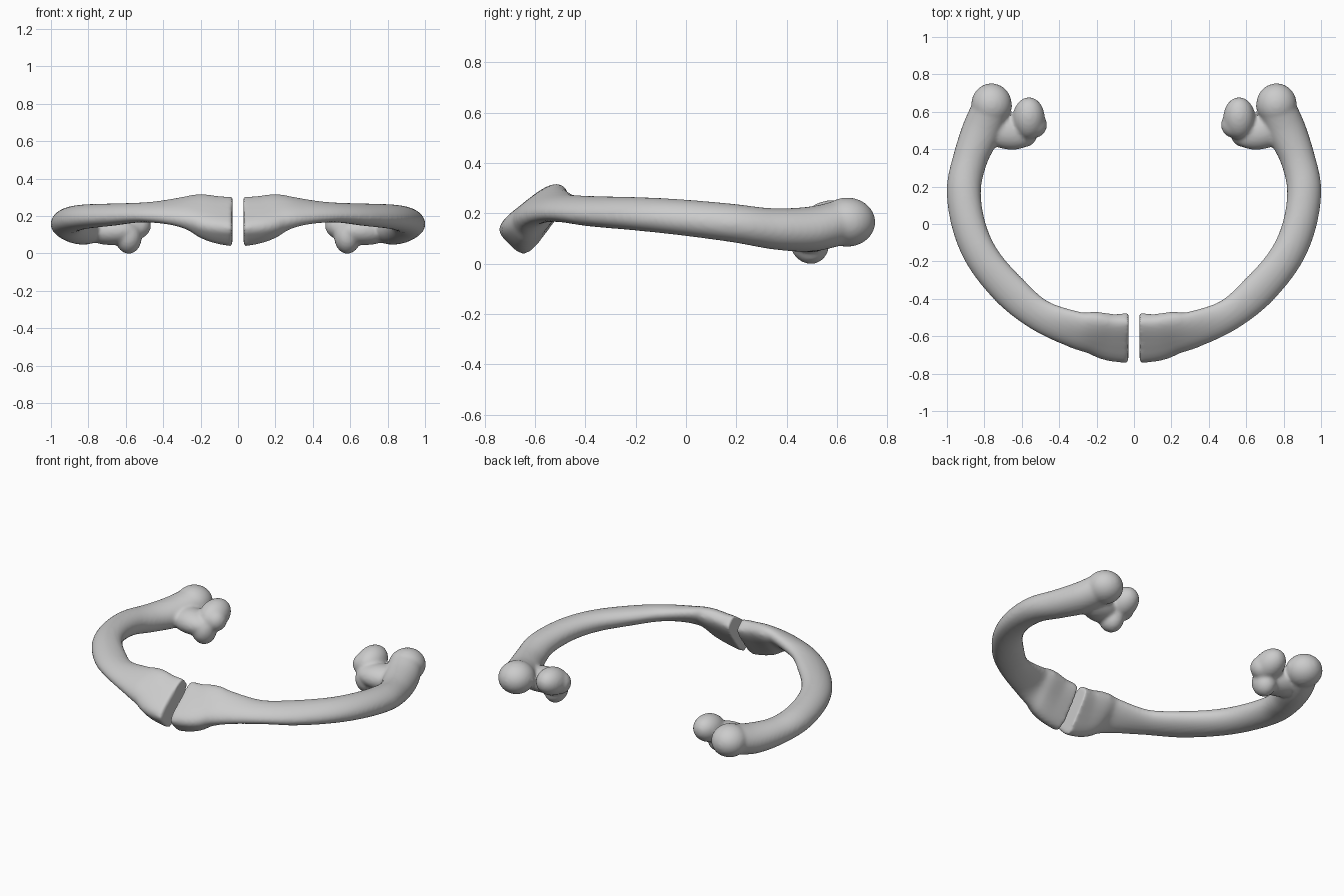
import bpy, bmesh, math
from mathutils import Vector, Matrix

cube = bpy.data.objects.get("Cube")
if cube:
    bpy.data.objects.remove(cube)

bone = bpy.data.materials.new("bone grey")
bone.use_nodes = True
colour = (0.6, 0.6, 0.6, 1)
bone.diffuse_color = colour
bone.node_tree.nodes["Principled BSDF"].inputs["Base Color"].default_value = colour

# Cross-sections: x, y, z, half width, half height, tilt in degrees, squareness, taper
SECTIONS = [
    (0.03, -0.60, 0.18, 0.148, 0.072, -45, 4.0, 0.3),
    (0.12, -0.598, 0.19, 0.144, 0.070, -45, 3.4, 0.3),
    (0.21, -0.58, 0.21, 0.135, 0.066, -43, 2.8, 0.2),
    (0.31, -0.565, 0.226, 0.112, 0.052, -34, 2.3, 0.1),
    (0.50, -0.49, 0.22, 0.09, 0.049, -18, 2, 0),
    (0.655, -0.365, 0.208, 0.095, 0.057, -14, 2, 0),
    (0.80, -0.195, 0.198, 0.092, 0.064, -14, 2, 0),
    (0.88, -0.02, 0.184, 0.091, 0.070, -14, 2, 0),
    (0.91, 0.18, 0.162, 0.092, 0.076, -10, 2, 0),
    (0.875, 0.35, 0.138, 0.093, 0.082, 0, 2, 0),
    (0.815, 0.50, 0.138, 0.105, 0.090, 0, 2, 0),
    (0.765, 0.62, 0.165, 0.10, 0.092, 0, 2, 0),
]
STEPS, SIDES = 6, 32


def spline(rows, steps):
    """Smoothly interpolate the section values."""
    out = []
    for i in range(len(rows) - 1):
        p0, p1 = rows[max(i - 1, 0)], rows[i]
        p2, p3 = rows[i + 1], rows[min(i + 2, len(rows) - 1)]
        for s in range(steps):
            t = s / steps
            out.append([b + 0.5 * t * (c - a + t * (2 * a - 5 * b + 4 * c - d
                        + t * (3 * (b - c) + d - a)))
                        for a, b, c, d in zip(p0, p1, p2, p3)])
    return out + [list(rows[-1])]


def loft(bm, rows):
    """Skin rounded sections that stand upright along the path."""
    rings = []
    for i, (x, y, z, a, b, tilt, power, taper) in enumerate(rows):
        before, after = rows[max(i - 1, 0)], rows[min(i + 1, len(rows) - 1)]
        along = Vector((after[0] - before[0], after[1] - before[1], 0)).normalized()
        out, up = Vector((along.y, -along.x, 0)), Vector((0, 0, 1))
        t = math.radians(tilt)
        wide = out * math.cos(t) + up * math.sin(t)
        thin = up * math.cos(t) - out * math.sin(t)
        ring = []
        for k in range(SIDES):
            c, s = (f(math.tau * k / SIDES) for f in (math.cos, math.sin))
            u = math.copysign(abs(c) ** (2 / power), c)
            v = math.copysign(abs(s) ** (2 / power), s) * (1 + taper * u)
            ring.append(bm.verts.new(Vector((x, y, z)) + wide * a * u + thin * b * v))
        rings.append(ring)
    for r, q in zip(rings, rings[1:]):
        for k in range(SIDES):
            n = (k + 1) % SIDES
            bm.faces.new((r[k], r[n], q[n], q[k]))
    bm.faces.new(rings[0][::-1])
    bm.faces.new(rings[-1])


def knob(bm, centre, radii, pitch=0, turn=0):
    """Ellipsoid lobe, pitched about x and turned about z."""
    m = (Matrix.Translation(centre) @ Matrix.Rotation(math.radians(turn), 4, 'Z')
         @ Matrix.Rotation(math.radians(pitch), 4, 'X') @ Matrix.Diagonal((*radii, 1)))
    bmesh.ops.create_icosphere(bm, subdivisions=4, radius=1, matrix=m)


bm = bmesh.new()
# Curved shaft with its flared front end
loft(bm, spline(SECTIONS, STEPS))
# Large rear lobe
knob(bm, (0.762, 0.64, 0.165), (0.108, 0.112, 0.098))
# Small inner lobe, its lower tip, and the saddle joining both lobes
knob(bm, (0.562, 0.565, 0.165), (0.085, 0.115, 0.085), pitch=15)
knob(bm, (0.585, 0.49, 0.085), (0.07, 0.078, 0.088), pitch=20)
knob(bm, (0.535, 0.53, 0.15), (0.07, 0.07, 0.07))
knob(bm, (0.68, 0.495, 0.12), (0.15, 0.095, 0.075), turn=12)
bmesh.ops.recalc_face_normals(bm, faces=bm.faces)
mesh = bpy.data.meshes.new("bone_pair")
bm.to_mesh(mesh)
bm.free()
mesh.materials.append(bone)
pair = bpy.data.objects.new("bone_pair", mesh)
bpy.context.collection.objects.link(pair)

# Fuse the lobes, soften the joins, then mirror to the other side
remesh = pair.modifiers.new("Fuse", 'REMESH')
remesh.mode = 'VOXEL'
remesh.voxel_size = 0.01
remesh.use_smooth_shade = True
soften = pair.modifiers.new("Soften", 'SMOOTH')
soften.factor = 0.5
soften.iterations = 8
mirror = pair.modifiers.new("Mirror", 'MIRROR')
mirror.use_mirror_merge = False
for p in mesh.polygons:
    p.use_smooth = True
